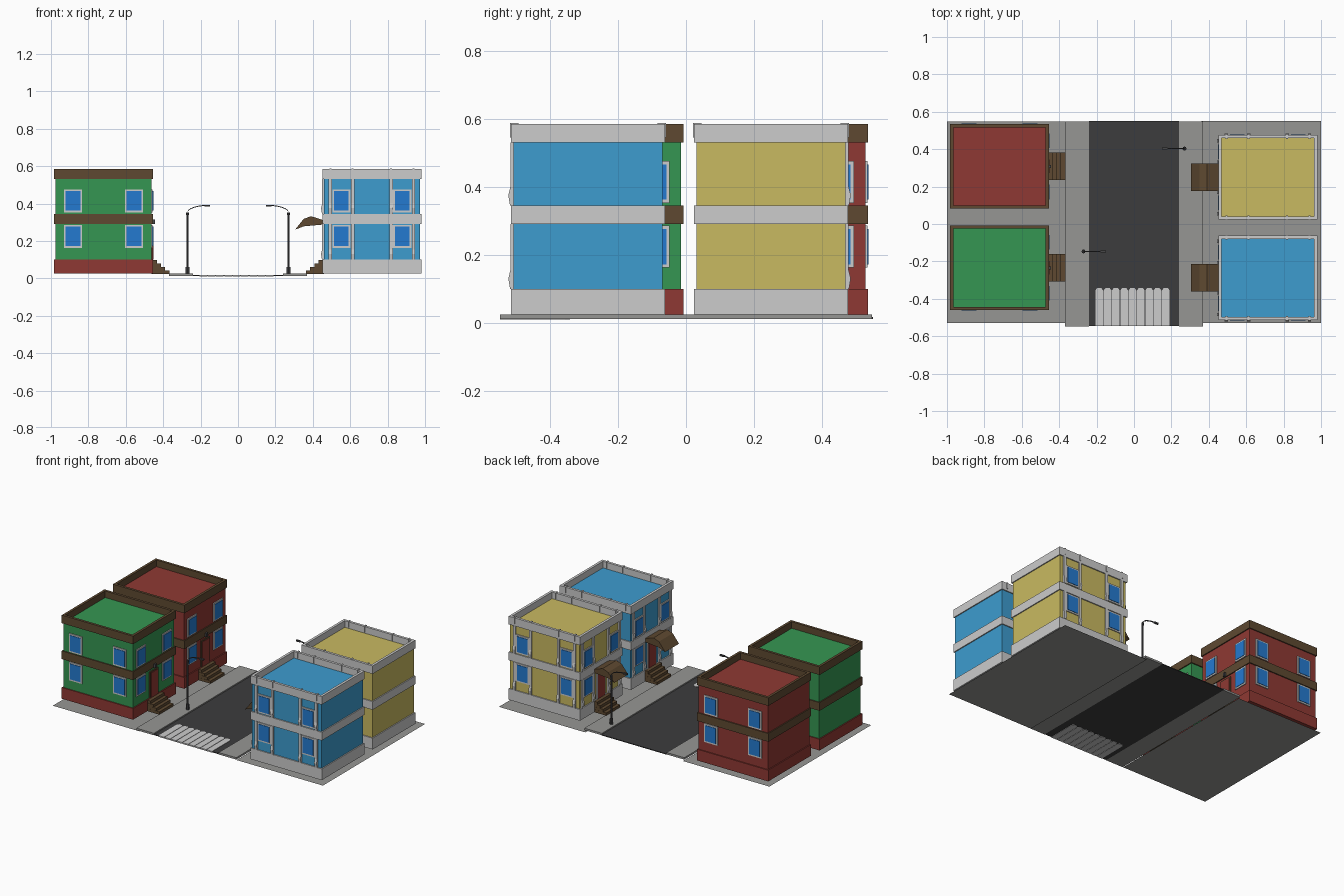
import bpy, bmesh, math
from mathutils import Vector

if "Cube" in bpy.data.objects:
    bpy.data.objects.remove(bpy.data.objects["Cube"])

def material(name, r, g, b):
    lin = [((c / 255 + 0.055) / 1.055) ** 2.4 for c in (r, g, b)]
    m = bpy.data.materials.new(name)
    m.diffuse_color = (*lin, 1)
    m.use_nodes = True
    m.node_tree.nodes["Principled BSDF"].inputs["Base Color"].default_value = m.diffuse_color
    return m

GREEN = material("green wall", 53, 150, 82)
RED = material("brick red", 143, 57, 51)
BLUE = material("blue wall", 61, 156, 207)
YELLOW = material("yellow wall", 201, 186, 97)
WHITE = material("light grey trim", 204, 204, 204)
BROWN = material("brown trim", 94, 73, 49)
GLASS = material("window blue", 36, 122, 208)
ASPHALT = material("asphalt", 60, 60, 61)
PAVING = material("paving grey", 150, 150, 148)
METAL = material("lamp metal", 72, 72, 74)

class Part:
    """Collects simple solids into one object; P maps local to world."""
    def __init__(self, P=lambda p: Vector(p)):
        self.bm, self.P = bmesh.new(), P
    def prism(self, loop, ext):
        e = Vector(ext)
        a = [self.bm.verts.new(self.P(Vector(p))) for p in loop]
        b = [self.bm.verts.new(self.P(Vector(p) + e)) for p in loop]
        self.bm.faces.new(a)
        self.bm.faces.new(b[::-1])
        n = len(a)
        for i in range(n):
            self.bm.faces.new((a[i], b[i], b[(i + 1) % n], a[(i + 1) % n]))
    def box(self, x0, x1, y0, y1, z0, z1):
        self.prism([(x0, y0, z0), (x1, y0, z0), (x1, y1, z0), (x0, y1, z0)], (0, 0, z1 - z0))
    def plane(self, x0, x1, y0, y1, z):
        self.bm.faces.new([self.bm.verts.new(p) for p in
                           ((x0, y0, z), (x1, y0, z), (x1, y1, z), (x0, y1, z))])
    def done(self, name, mat):
        bmesh.ops.recalc_face_normals(self.bm, faces=self.bm.faces[:])
        me = bpy.data.meshes.new(name)
        self.bm.to_mesh(me)
        self.bm.free()
        me.materials.append(mat)
        ob = bpy.data.objects.new(name, me)
        bpy.context.collection.objects.link(ob)
        return ob

# Ground: two lots, two sidewalks, road and crossing
lots = Part()
lots.plane(-1, -0.36, -0.53, 0.547, 0)
lots.plane(0.36, 1, -0.53, 0.55, 0)
lots.done("building_lots", PAVING)
walk = Part()
for s in (-1, 1):
    walk.box(s * 0.24, s * 0.37, -0.547, 0.547, 0.012, 0.025)
walk.done("sidewalks", PAVING)
road = Part()
road.box(-0.24, 0.24, -0.545, 0.55, 0.012, 0.017)
road.done("road", ASPHALT)
cross = Part()
for i in range(9):
    x = -0.186 + i * 0.0445
    w = 0.0205
    cross.prism([(x - w, -0.546, 0.01), (x + w, -0.546, 0.01), (x + w, -0.355, 0.01),
                 (x + w / 2, -0.341, 0.01), (x - w / 2, -0.341, 0.01), (x - w, -0.355, 0.01)],
                (0, 0, 0.009))
cross.done("crosswalk", WHITE)

HU, HV = 0.257, 0.219      # wall half sizes
TU, TV = 0.264, 0.226      # trim half sizes
FLOORS = ((0.1, 0.29), (0.345, 0.53))

def house(name, cx, cy, su, sv, wall, trim, base, fancy):
    # u points to the street, v to the outer end of the block
    P = lambda p: Vector((cx + su * p.x, cy + sv * p.y, p.z))
    part = lambda: Part(P)
    # walls and flat roof
    p = part()
    p.box(-HU, HU, -HV, HV, 0.09, 0.54)
    p.done(name + "_walls", wall)
    p = part()
    p.box(-TU, TU, -TV, TV, 0.025, 0.1)
    p.done(name + "_base", base)
    # floor band and parapet
    p = part()
    p.box(-TU, TU, -TV, TV, 0.29, 0.345)
    t = 0.017
    for s in (-1, 1):
        p.box(s * (TU - t), s * TU, -TV, TV, 0.53, 0.584)
        p.box(-TU + t, TU - t, s * (TV - t), s * TV, 0.53, 0.584)
    p.done(name + "_band_and_parapet", trim)

    # windows on the street face and the outer face
    frames, panes = part(), part()
    for z in (0.224, 0.414):
        for s in (-1, 1):
            for q, w, h, d in ((frames, 0.049, 0.062, 0.006), (panes, 0.039, 0.052, 0.009)):
                c = s * 0.163
                q.box(c - w, c + w, HV, HV + d, z - h, z + h)
                c = s * 0.137
                q.box(HU, HU + d, c - w, c + w, z - h, z + h)
    frames.done(name + "_window_frames", WHITE)
    panes.done(name + "_window_panes", GLASS)

    # door with frame
    p = part()
    p.box(HU, HU + 0.006, -0.045, 0.045, 0.1, 0.275)
    p.done(name + "_door_frame", trim)
    p = part()
    p.box(HU, HU + 0.009, -0.036, 0.036, 0.1, 0.266)
    p.done(name + "_door", RED)

    # front steps
    p = part()
    for i in range(4):
        p.box(HU, TU + 0.022 * (i + 1), -0.074, 0.074, 0.08 - 0.0185 * i, 0.098 - 0.0185 * i)
    prof = [(HU, 0.025), (TU + 0.086, 0.025), (TU + 0.02, 0.082), (HU, 0.082)]
    p.prism([(u, -0.068, z) for u, z in prof], (0, 0.136, 0))
    p.done(name + "_steps", BROWN)

    if not fancy:
        # small lamp above the door
        p = part()
        p.box(TU, TU + 0.012, -0.008, 0.008, 0.29, 0.315)
        p.done(name + "_door_lamp", METAL)
        return

    # pilasters with flared feet, and small posts on the parapet
    p = part()
    w = 0.009
    for z0, z1 in FLOORS:
        prof = [(0, z0), (0.01, z0), (0.015, z0 + 0.03), (0.009, z0 + 0.055), (0.009, z1), (0, z1)]
        for c in (-0.222, -0.103, 0.103, 0.222):
            p.prism([(c - w, HV + d, z) for d, z in prof], (2 * w, 0, 0))
        for c in (-0.196, -0.08, 0.08, 0.196):
            p.prism([(HU + d, c - w, z) for d, z in prof], (0, 2 * w, 0))
    for s in (-1, 1):
        for c in (-0.222, -0.103, 0.103, 0.222):
            p.box(c - 0.005, c + 0.005, s * (TV - 0.022), s * (TV + 0.003), 0.545, 0.587)
    p.done(name + "_pilasters", WHITE)

    # awning over the door
    prof = [(HU, 0.31), (0.325, 0.332), (0.365, 0.318), (0.411, 0.26), (0.365, 0.278), (HU, 0.288)]
    p = part()
    p.prism([(u, -0.073, z) for u, z in prof], (0, 0.146, 0))
    p.done(name + "_awning", BROWN)

house("green_house", -0.719, -0.234, 1, -1, GREEN, BROWN, RED, False)
house("red_house", -0.719, 0.308, 1, 1, RED, BROWN, RED, False)
house("blue_house", 0.716, -0.288, -1, -1, BLUE, WHITE, WHITE, True)
house("yellow_house", 0.716, 0.25, -1, 1, YELLOW, WHITE, WHITE, True)

def street_lamp(name, x, y, s):
    # post with a thicker foot
    p = Part()
    for r, z0, z1 in ((0.011, 0.02, 0.06), (0.006, 0.06, 0.35), (0.008, 0.338, 0.352)):
        p.prism([(x + r * math.cos(i * math.pi / 4), y + r * math.sin(i * math.pi / 4), z0)
                 for i in range(8)], (0, 0, z1 - z0))
    # curved arm and flat lamp head
    arc = [(0.115 * (1 - math.cos(a)), 0.35 + 0.038 * math.sin(a))
           for a in [i * math.pi / 12 for i in range(7)]]
    for (a, za), (b, zb) in zip(arc, arc[1:]):
        p.prism([(x + s * a, y - 0.003, za), (x + s * b, y - 0.003, zb),
                 (x + s * b, y - 0.003, zb + 0.005), (x + s * a, y - 0.003, za + 0.005)],
                (0, 0.006, 0))
    p.box(x + s * 0.09, x + s * 0.12, y - 0.006, y + 0.006, 0.384, 0.393)
    p.done(name, METAL)

street_lamp("street_lamp_left", -0.27, -0.147, 1)
street_lamp("street_lamp_right", 0.27, 0.403, -1)
